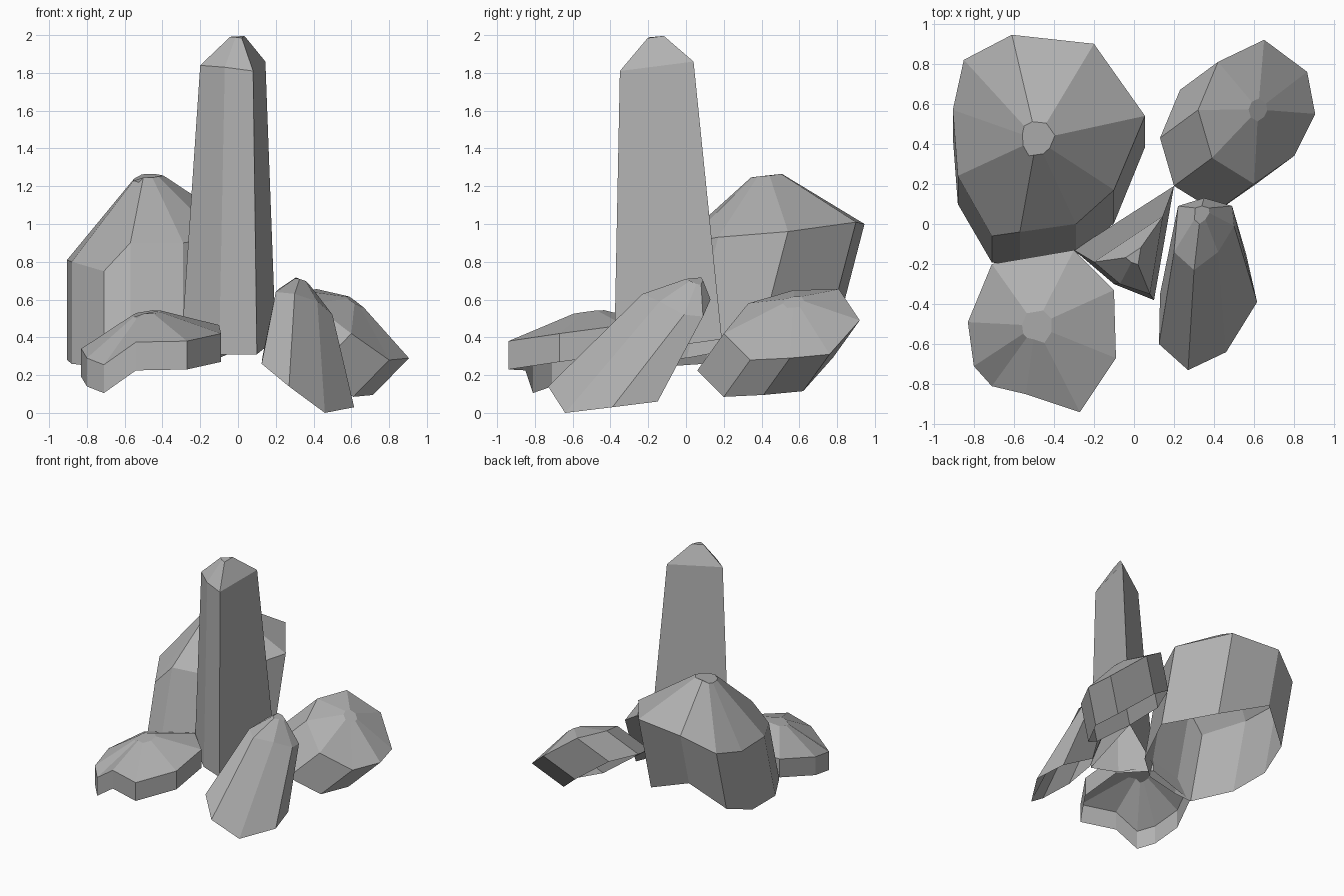
import bpy
import bmesh
from mathutils import Vector

if "Cube" in bpy.data.objects:
    bpy.data.objects.remove(bpy.data.objects["Cube"])

# Dark grey stone
stone = bpy.data.materials.new("stone")
stone.diffuse_color = (.44, .44, .44, 1)
stone.use_nodes = True
stone.node_tree.nodes["Principled BSDF"].inputs["Base Color"].default_value = stone.diffuse_color


def extruded(shoulder, direction, lengths):
    """Root ring made by sliding each shoulder corner along the crystal axis."""
    d = Vector(direction)
    return [Vector(p) + d * s for p, s in zip(shoulder, lengths)]


def crystal(name, shoulder, root, tip, tip_scale):
    """Open-rooted faceted crystal: root ring, shoulder ring, small flat tip."""
    top = [Vector(p) for p in shoulder]
    mean = sum(top, Vector()) / len(top)
    cap = [Vector(tip) + (p - mean) * tip_scale for p in top]
    bm = bmesh.new()
    rings = [[bm.verts.new(p) for p in ring] for ring in (root, top, cap)]
    n = len(top)
    for low, high in zip(rings, rings[1:]):
        for i in range(n):
            j = (i + 1) % n
            bm.faces.new((low[i], low[j], high[j], high[i]))
    bm.faces.new(rings[-1])
    # rings run counter-clockwise seen from above, so faces point outward
    mesh = bpy.data.meshes.new(name)
    bm.to_mesh(mesh)
    bm.free()
    mesh.materials.append(stone)
    obj = bpy.data.objects.new(name, mesh)
    bpy.context.collection.objects.link(obj)
    return obj


# Tall central spire
crystal("tall_spire",
        [(-.20, -.19, 1.84), (-.07, -.30, 1.83), (.08, -.35, 1.81), (.145, .04, 1.86)],
        [(-.30, -.13, .36), (-.10, -.30, .31), (.10, -.38, .31), (.20, .19, .39)],
        (0, -.17, 1.99), .22)

# Broad crystal at the back left
broad = [(-.61, .945, 1.0), (-.85, .82, .87), (-.905, .57, .81), (-.88, .24, .80),
         (-.71, -.06, .75), (-.57, -.04, .90), (-.29, 0, .90), (-.10, .17, .93),
         (.055, .54, .96), (-.20, .90, 1.01)]
crystal("broad_crystal", broad,
        extruded(broad, (0, -.26, -1),
                 [.43, .50, .53, .54, .51, .64, .62, .64, .60, .62]),
        (-.49, .42, 1.245), .17)

# Stubby crystal at the back right, leaning outward
stubby = [(.80, .34, .28), (.905, .55, .29), (.865, .76, .31), (.65, .92, .49),
          (.42, .81, .655), (.32, .57, .65), (.39, .33, .58), (.60, .20, .42)]
crystal("stubby_crystal", stubby,
        extruded(stubby, (-.19, -.14, -.195), [1] * 8),
        (.62, .57, .585), .16)

# Low flat crystal at the front left
flat = [(-.09, -.67, .42), (-.10, -.33, .465), (-.30, -.13, .47), (-.71, -.20, .40),
        (-.83, -.49, .34), (-.80, -.71, .29), (-.71, -.81, .255),
        (-.54, -.85, .375), (-.27, -.94, .38)]
crystal("flat_crystal", flat,
        extruded(flat, (0, 0, -1), [.15] * 9),
        (-.49, -.52, .525), .2)

# Leaning crystal at the front right, tapering toward its tip
crystal("leaning_crystal",
        [(.20, -.14, .64), (.30, -.23, .63), (.42, -.14, .59), (.50, -.01, .52),
         (.49, .09, .51), (.35, .13, .60), (.22, .09, .66)],
        [(.125, -.60, .26), (.27, -.73, .14), (.46, -.64, 0), (.615, -.39, .03),
         (.56, -.15, .06), (.30, -.12, .20), (.13, -.35, .30)],
        (.34, .05, .70), .25)
